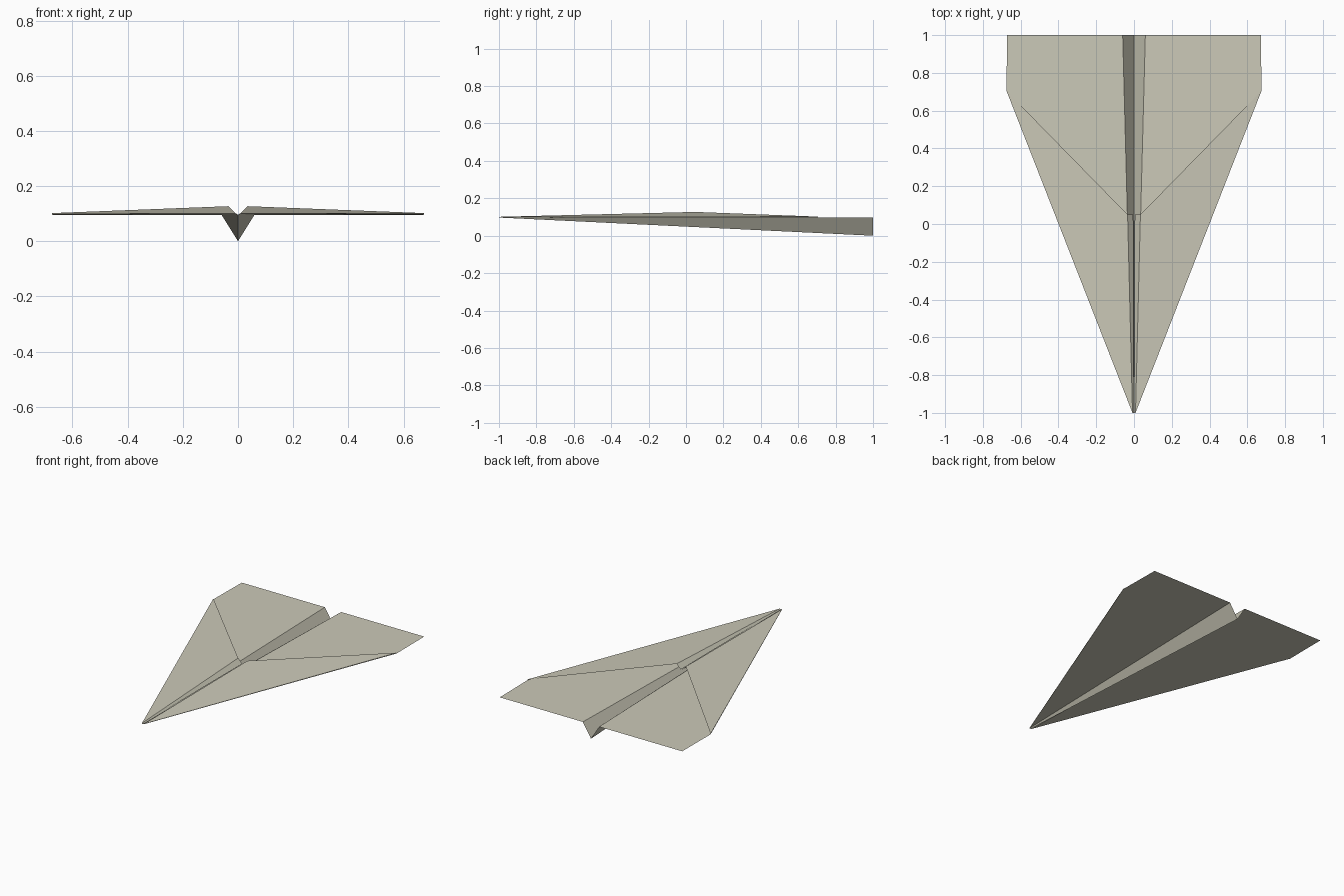
import bpy

if "Cube" in bpy.data.objects:
    bpy.data.objects.remove(bpy.data.objects["Cube"])

# One flat paper colour
paper = bpy.data.materials.new("warm_grey_paper")
paper.diffuse_color = (0.60, 0.585, 0.48, 1)
paper.use_nodes = True
paper.node_tree.nodes["Principled BSDF"].inputs["Base Color"].default_value = paper.diffuse_color


def sheet(name, points, faces):
    """Right-hand sheet of folded paper, mirrored to the left."""
    mesh = bpy.data.meshes.new(name)
    mesh.from_pydata(points, [], faces)
    mesh.materials.append(paper)
    obj = bpy.data.objects.new(name, mesh)
    bpy.context.collection.objects.link(obj)
    mod = obj.modifiers.new("mirror", 'MIRROR')
    mod.use_axis[0] = True
    mod.merge_threshold = 0.0001
    return obj


nose = (0.008, -1, 0.099)
tail_inner = (0.06, 1, 0.096)
corner = (0.675, 0.705, 0.097)

# Flat main wings
sheet("wing", [nose, tail_inner, (0.672, 1, 0.096), corner], [(0, 1, 2, 3)][::-1] and [(3, 2, 1, 0)][0:1])

# V-shaped keel below the wings, open at the top and tail
sheet("keel", [(0, -1, 0.097), (0, 1, 0.0), tail_inner, nose], [(0, 3, 2, 1)])

# Folded-over front layer: raised ridge beside the centre, sloping to the wing edge,
# with an inner lip turned down into the keel and an open rear edge
ridge = (0.034, 0.05, 0.127)
sheet("front_fold",
      [(0.008, -1, 0.101), ridge, (0.675, 0.705, 0.102),
       (0.003, -1, 0.099), (0.004, 0.05, 0.097)],
      [(0, 2, 1), (0, 1, 4, 3)])

# Narrow edge fold joining the wing and the front layer
sheet("edge_fold",
      [nose, corner, (0.675, 0.705, 0.102), (0.008, -1, 0.101)],
      [(0, 1, 2, 3)])
